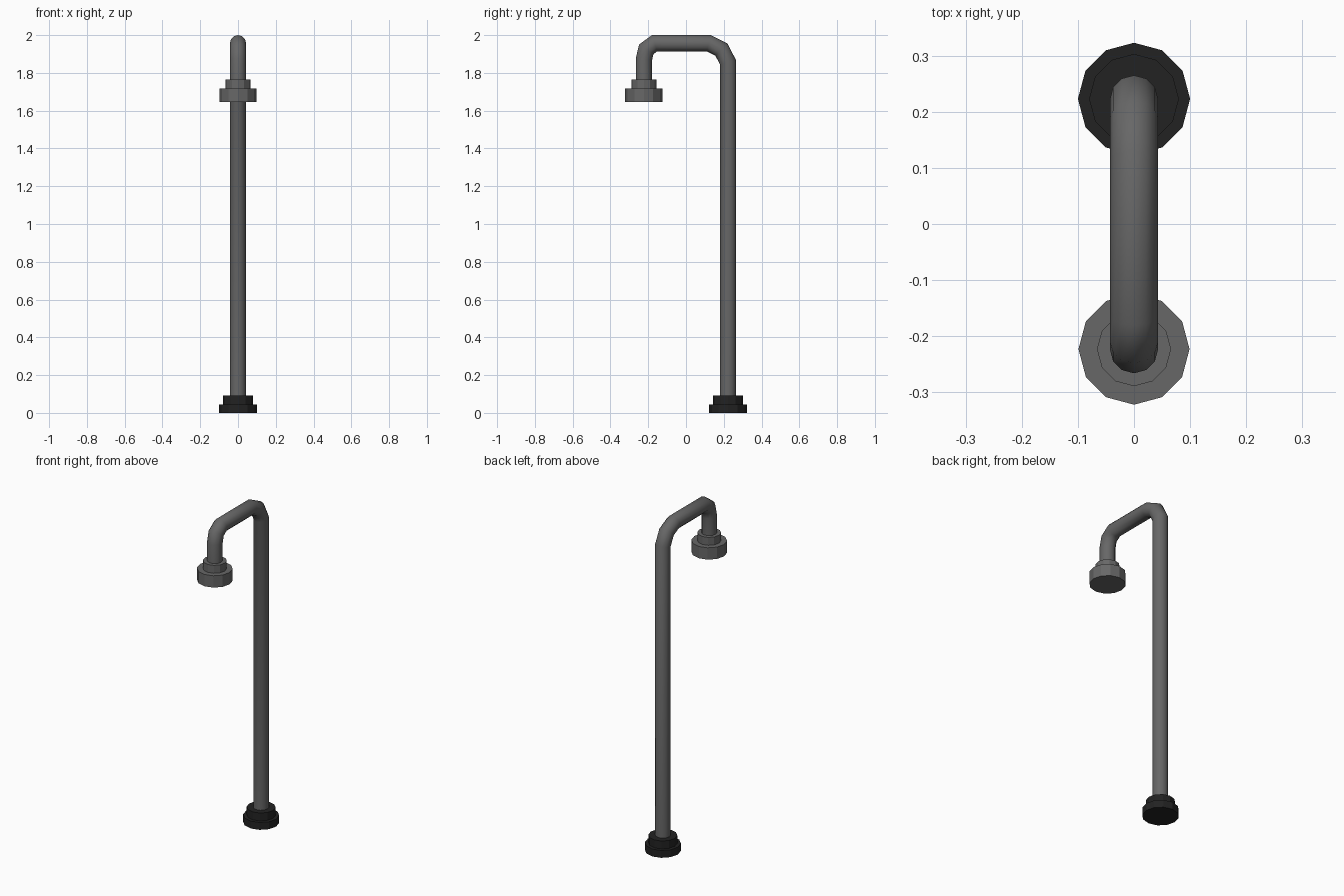
import bpy, bmesh, math
from mathutils import Vector

if "Cube" in bpy.data.objects:
    bpy.data.objects.remove(bpy.data.objects["Cube"])

SIDES = 12


def material(name, value):
    m = bpy.data.materials.new(name)
    m.diffuse_color = (value, value, value, 1)
    m.use_nodes = True
    m.node_tree.nodes["Principled BSDF"].inputs["Base Color"].default_value = m.diffuse_color
    return m


grey = material("grey metal", 0.135)
black = material("black rubber", 0.016)


def disc(name, y, z0, z1, r, mat):
    bpy.ops.mesh.primitive_cylinder_add(vertices=SIDES, radius=r, depth=z1 - z0,
                                        location=(0, y, (z0 + z1) / 2))
    ob = bpy.context.object
    ob.name = name
    ob.data.materials.append(mat)


def pipe(name, path, r, mat):
    """Sweep a round section along a path of (y, z) points with mitred bends."""
    pts = [Vector((0, y, z)) for y, z in path]
    bm = bmesh.new()
    rings = []
    for i, p in enumerate(pts):
        a = (p - pts[i - 1]).normalized() if i else (pts[1] - p).normalized()
        b = (pts[i + 1] - p).normalized() if i < len(pts) - 1 else a
        t = (a + b).normalized()
        n = t.cross(Vector((1, 0, 0))) / t.dot(a)
        rings.append([bm.verts.new(p + Vector((r * math.cos(w), 0, 0)) + n * r * math.sin(w))
                      for w in (2 * math.pi * k / SIDES for k in range(SIDES))])
    for lo, hi in zip(rings, rings[1:]):
        for k in range(SIDES):
            j = (k + 1) % SIDES
            bm.faces.new((lo[k], lo[j], hi[j], hi[k])).smooth = True
    bm.faces.new(rings[0])
    bm.faces.new(rings[-1])
    bmesh.ops.recalc_face_normals(bm, faces=bm.faces)
    me = bpy.data.meshes.new(name)
    bm.to_mesh(me)
    bm.free()
    me.materials.append(mat)
    bpy.context.collection.objects.link(bpy.data.objects.new(name, me))


# Base: two stepped discs at the back
disc("base_foot", 0.223, 0, 0.045, 0.1, black)
disc("base_collar", 0.223, 0.045, 0.093, 0.08, black)

# Bent pipe from the base up, over and down to the head
pipe("bent_pipe", [(0.222, 0.05), (0.222, 1.857), (0.187, 1.924), (0.12, 1.957),
                   (-0.166, 1.957), (-0.21, 1.925), (-0.223, 1.872), (-0.223, 1.74)],
     0.043, grey)

# Shower-like head: collar over a wider disc
disc("head_collar", -0.223, 1.717, 1.765, 0.066, grey)
disc("head_disc", -0.223, 1.645, 1.717, 0.099, grey)
